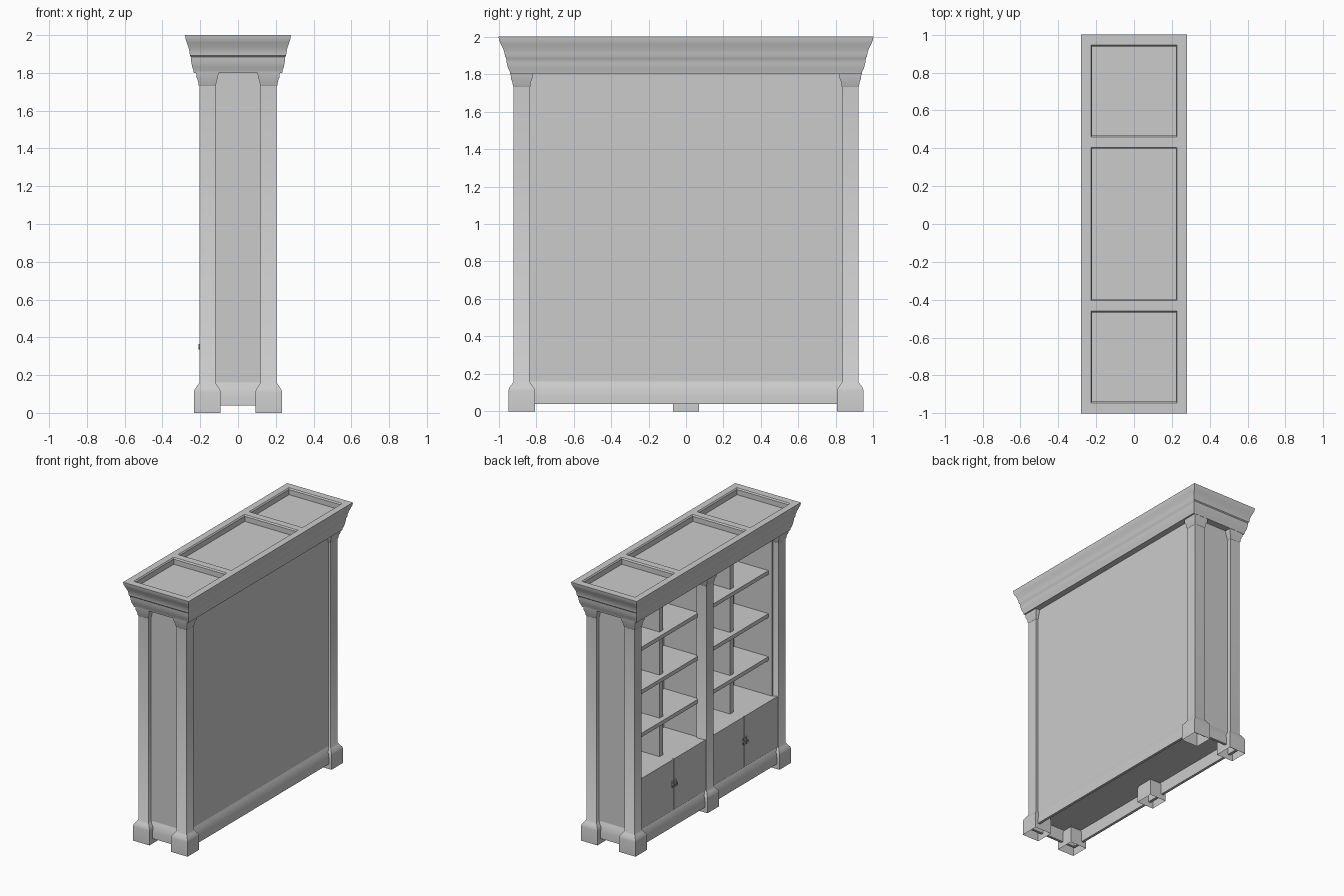
import bpy, bmesh, math
from mathutils import Vector

cube = bpy.data.objects.get("Cube")
if cube:
    bpy.data.objects.remove(cube, do_unlink=True)

grey = bpy.data.materials.new("plain_grey")
grey.use_nodes = True
COLOUR = (0.6, 0.6, 0.6, 1)
grey.diffuse_color = COLOUR
grey.node_tree.nodes["Principled BSDF"].inputs["Base Color"].default_value = COLOUR


def finish(name, bm, smooth=False):
    mesh = bpy.data.meshes.new(name)
    bm.to_mesh(mesh)
    bm.free()
    mesh.materials.append(grey)
    obj = bpy.data.objects.new(name, mesh)
    bpy.context.collection.objects.link(obj)
    if smooth:
        bpy.ops.object.select_all(action='DESELECT')
        obj.select_set(True)
        bpy.context.view_layer.objects.active = obj
        bpy.ops.object.shade_smooth_by_angle(angle=math.radians(35))
    return obj


def box(name, x, y, z):
    """Box between pairs of limits on each axis."""
    bm = bmesh.new()
    bmesh.ops.create_cube(bm, size=1)
    for v in bm.verts:
        v.co = Vector([(lim[0] + lim[1]) / 2 + c * (lim[1] - lim[0])
                       for lim, c in zip((x, y, z), v.co)])
    return finish(name, bm)


def loft(centre, half, sections, cap_start=False, cap_end=False, y_factor=1):
    """Stack rectangles, each a height and an outward growth."""
    bm = bmesh.new()
    rings = []
    for z, g in sections:
        hx, hy = half[0] + g, half[1] + g * y_factor
        rings.append([bm.verts.new((centre[0] + sx * hx, centre[1] + sy * hy, z))
                      for sx, sy in ((-1, -1), (1, -1), (1, 1), (-1, 1))])
    for low, high in zip(rings, rings[1:]):
        for i in range(4):
            j = (i + 1) % 4
            bm.faces.new((low[i], low[j], high[j], high[i]))
    if cap_start:
        bm.faces.new(rings[0][::-1])
    if cap_end:
        bm.faces.new(rings[-1])
    return bm


# Pilasters with flared, open-bottomed feet and flared capitals
PILASTER = [(0, .028), (.11, .028), (.125, .024), (.145, .01), (.16, 0),
            (1.73, 0), (1.735, .004), (1.755, .006), (1.775, .014), (1.805, .017)]
spots = {"front_right": (-.1625, -.877), "front_left": (.1625, -.877),
         "back_right": (-.1625, .877), "back_left": (.1625, .877),
         "middle": (-.1625, 0)}
for label, spot in spots.items():
    finish(label + "_pilaster", loft(spot, (.0425, .0425), PILASTER), True)

# Hollow plinth with a coved top edge
PLINTH = [(.135, .005), (.04, .005), (.04, .025), (.085, .023), (.115, .018),
          (.14, .009), (.16, 0)]
finish("plinth", loft((0, 0), (.187, .887), PLINTH, cap_start=True), True)

# Cornice with a stepped moulding
CORNICE = [(1.8, -.046), (1.812, -.045), (1.83, -.038), (1.86, -.032), (1.885, -.03),
           (1.892, -.025), (1.91, -.024), (1.935, -.018), (1.96, -.009),
           (1.98, -.002), (2, 0)]
bm = loft((0, 0), (.28, 1), CORNICE, True, True, y_factor=1.35)

# Three sunk trays in the cornice top
TRAYS = [(-.945, -.46), (-.405, .405), (.46, .945)]


def on_top(face):
    return all(v.co.z > 1.999 for v in face.verts)


cuts = [((s * .228, 0, 2), (1, 0, 0)) for s in (-1, 1)]
cuts += [((0, y, 2), (0, 1, 0)) for tray in TRAYS for y in tray]
for point, normal in cuts:
    faces = [f for f in bm.faces if on_top(f)]
    geom = set(faces)
    for f in faces:
        geom.update(f.edges, f.verts)
    bmesh.ops.bisect_plane(bm, geom=list(geom), plane_co=point, plane_no=normal)
bm.normal_update()
trays = []
for f in bm.faces:
    c = f.calc_center_median()
    if on_top(f) and abs(c.x) < .2 and any(a < c.y < b for a, b in TRAYS):
        trays.append(f)
bmesh.ops.inset_individual(bm, faces=trays, thickness=.01, depth=-.01)
for f in trays:
    floor = bmesh.ops.extrude_discrete_faces(bm, faces=[f])["faces"]
    for v in floor[0].verts:
        v.co.z -= .04
finish("cornice", bm, True)

# Carcass walls
box("back_panel", (.165, .187), (-.885, .885), (.1, 1.81))
box("middle_wall", (-.13, .17), (-.03, .03), (.14, 1.81))
for side, s in (("front", -1), ("back", 1)):
    box(side + "_end_panel", (-.16, .187), sorted((s * .82, s * .887)), (.14, 1.81))

# Each bay: cupboard, doors with ring pulls, shelves and upright divider
DOOR_SEAM = .43
for bay, s in (("front", -1), ("back", 1)):
    span = sorted((s * .025, s * .83))
    box(bay + "_cupboard", (-.185, .17), span, (.14, .543))
    for n, (a, b) in enumerate(((.042, DOOR_SEAM - .002), (DOOR_SEAM + .002, .834))):
        box(f"{bay}_door_{n}", (-.197, -.18), sorted((s * a, s * b)), (.155, .546))
    for n, offset in enumerate((-.018, .018)):
        y = s * DOOR_SEAM + offset
        box(f"{bay}_pull_plate_{n}", (-.203, -.195), (y - .007, y + .007), (.335, .385))
        bpy.ops.mesh.primitive_torus_add(
            location=(-.207, y, .35), rotation=(0, math.pi / 2, 0),
            major_radius=.013, minor_radius=.003, major_segments=16, minor_segments=6)
        ring = bpy.context.object
        ring.name = f"{bay}_pull_ring_{n}"
        ring.data.materials.append(grey)
        bpy.ops.object.shade_smooth_by_angle()
    for n in range(3):
        top = .84 + n * .332
        box(f"{bay}_shelf_{n}", (-.13, .17), span, (top - .03, top))
    middle = s * DOOR_SEAM
    box(bay + "_divider", (-.09, .17), (middle - .02, middle + .02), (.54, 1.81))
